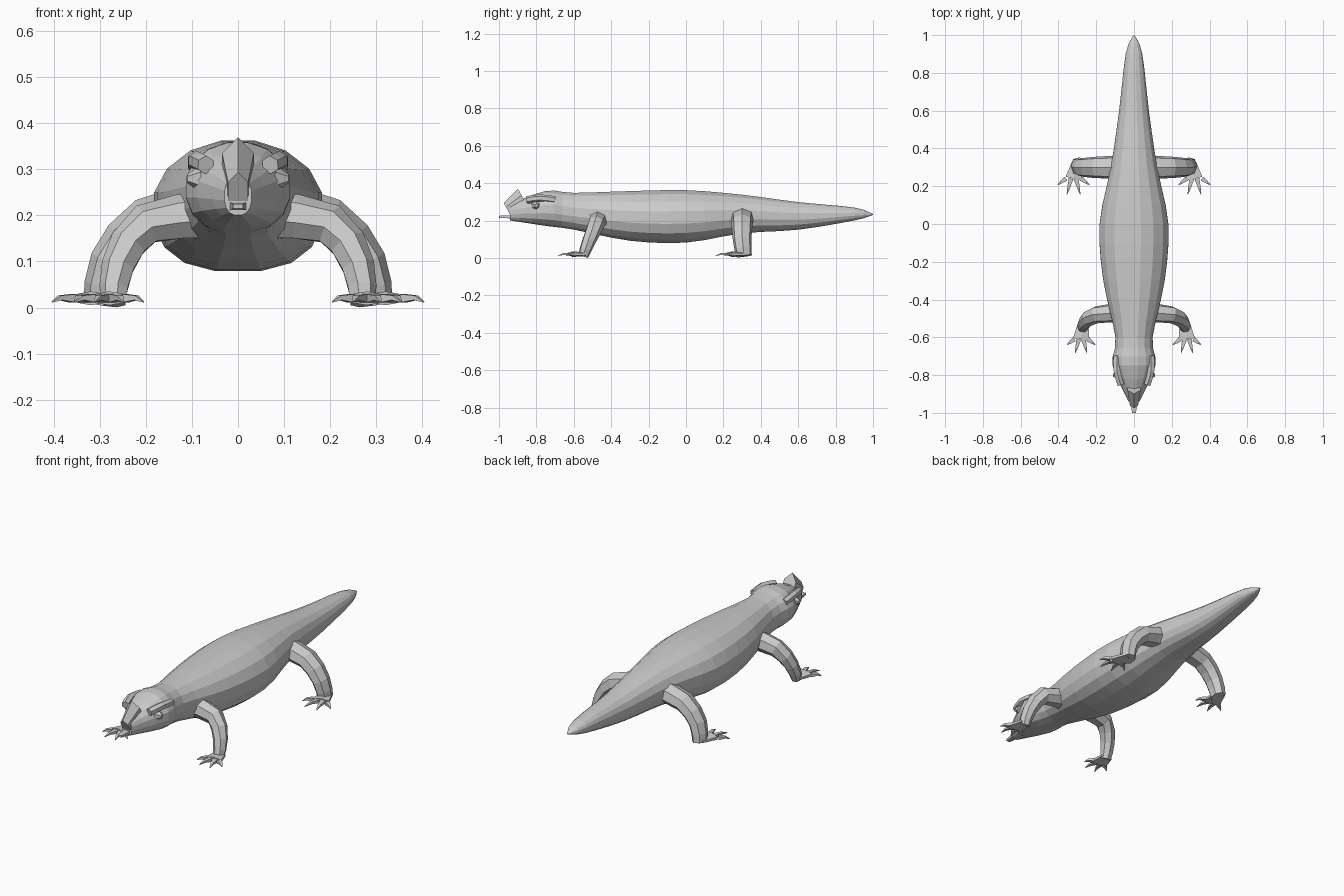
import bpy, bmesh
from math import sin, cos, pi, copysign
from mathutils import Vector

cube = bpy.data.objects.get("Cube")
if cube:
    bpy.data.objects.remove(cube)

UP = Vector((0, 0, 1))
FORWARD = Vector((0, 1, 0))


def spline(keys, steps):
    """Smooth curve through the keys, with the given steps per span."""
    keys = [Vector(key) for key in keys]
    padded = [keys[0], *keys, keys[-1]]
    curve = []
    for before, start, end, after in zip(padded, keys, keys[1:], padded[3:]):
        leave, arrive = (end - before) / 2, (after - start) / 2
        for step in range(steps):
            t = step / steps
            ease = t * t * (3 - 2 * t)
            curve.append(start.lerp(end, ease)
                         + leave * t * (1 - t) ** 2 - arrive * t * t * (1 - t))
    return curve + [keys[-1]]


def loft(name, rings, mirror=False):
    """Skin equal-sized rings of points and cap both ends."""
    bm = bmesh.new()
    loops = [[bm.verts.new(point) for point in ring] for ring in rings]
    for near, far in zip(loops, loops[1:]):
        for i in range(len(near)):
            bm.faces.new((near[i - 1], near[i], far[i], far[i - 1]))
    bm.faces.new(loops[0])
    bm.faces.new(loops[-1])
    bmesh.ops.recalc_face_normals(bm, faces=bm.faces)
    mesh = bpy.data.meshes.new(name)
    bm.to_mesh(mesh)
    bm.free()
    obj = bpy.data.objects.new(name, mesh)
    bpy.context.collection.objects.link(obj)
    if mirror:
        obj.modifiers.new("Mirror", 'MIRROR')


def ring_angles(sides):
    return [2 * pi * (i + .5) / sides for i in range(sides)]


def tube(name, path, start_radius, end_radius, depth=1, axis=UP, sides=6, mirror=True):
    """Tapering limb; depth scales its thickness along the given axis."""
    rings = []
    last = len(path) - 1
    for k, centre in enumerate(path):
        along = (path[min(k + 1, last)] - path[max(k - 1, 0)]).normalized()
        across = axis.cross(along).normalized()
        thick = along.cross(across) * depth
        radius = start_radius + (end_radius - start_radius) * k / last
        rings.append([centre + (across * cos(a) + thick * sin(a)) * radius
                      for a in ring_angles(sides)])
    loft(name, rings, mirror)


def body_ring(y, half_width, bottom, top):
    """Rounded back above a broader, flatter belly."""
    middle, half_height = (top + bottom) / 2, (top - bottom) / 2
    ring = []
    for a in ring_angles(16):
        across, height = cos(a), sin(a)
        if height < 0:
            across = copysign(abs(across) ** .8, across)
            height = -abs(height) ** .8
        ring.append((half_width * across, y, middle + half_height * height))
    return ring


def foot(name, heel, palm, reach, toes=4):
    """Flat palm with a fan of clawed toes."""
    heel, palm = Vector(heel), Vector(palm)
    tube(name + "_palm", spline((heel, palm), 2), .035, .05, depth=.3)
    for i in range(toes):
        offset = i - (toes - 1) / 2
        angle = offset * .8
        aim = Vector((sin(angle), -cos(angle), 0)) * reach
        root = palm + Vector((offset * reach * .3, 0, 0))
        tip = palm + aim - UP * .008
        knuckle = root.lerp(tip, .6) + UP * .006
        tube(f"{name}_toe_{i + 1}", (root, knuckle, tip), .018, .002, depth=.7, sides=4)


# Head, trunk and tail: y, half width, bottom, top
body = [(-.94, .03, .2, .29), (-.75, .115, .17, .36), (-.6, .1, .15, .35),
        (-.3, .165, .09, .36), (0, .185, .08, .365), (.3, .125, .13, .34),
        (.6, .08, .15, .3), (.9, .045, .2, .27), (1, .003, .23, .235)]
loft("body", [body_ring(*station) for station in spline(body, 3)])

# Snout ridge and tongue
tube("snout_ridge", spline([(0, -.86, .3), (0, -.95, .25)], 2), .04, .025,
     depth=2, mirror=False)
tube("tongue", spline([(0, -.9, .22), (0, -1, .22)], 2), .03, .015,
     depth=.5, sides=4, mirror=False)

# Brows and eyes
tube("brow", spline([(.07, -.85, .31), (.09, -.78, .32), (.09, -.7, .31)], 2), .02, .02)
tube("eye", spline([(.08, -.8, .28), (.11, -.8, .28)], 2), .03, .01)

# Front legs
front_leg = [(.06, -.47, .2), (.2, -.48, .18), (.26, -.52, .09), (.27, -.55, .01)]
tube("front_leg", spline(front_leg, 2), .055, .028, axis=FORWARD, sides=7)
foot("front_foot", (.27, -.54, .02), (.28, -.61, .02), .08)

# Hind legs
hind_leg = [(.06, .3, .22), (.2, .3, .19), (.28, .3, .1), (.3, .31, .01)]
tube("hind_leg", spline(hind_leg, 2), .055, .036, depth=1.2, axis=FORWARD, sides=7)
foot("hind_foot", (.3, .32, .02), (.32, .24, .02), .09)
